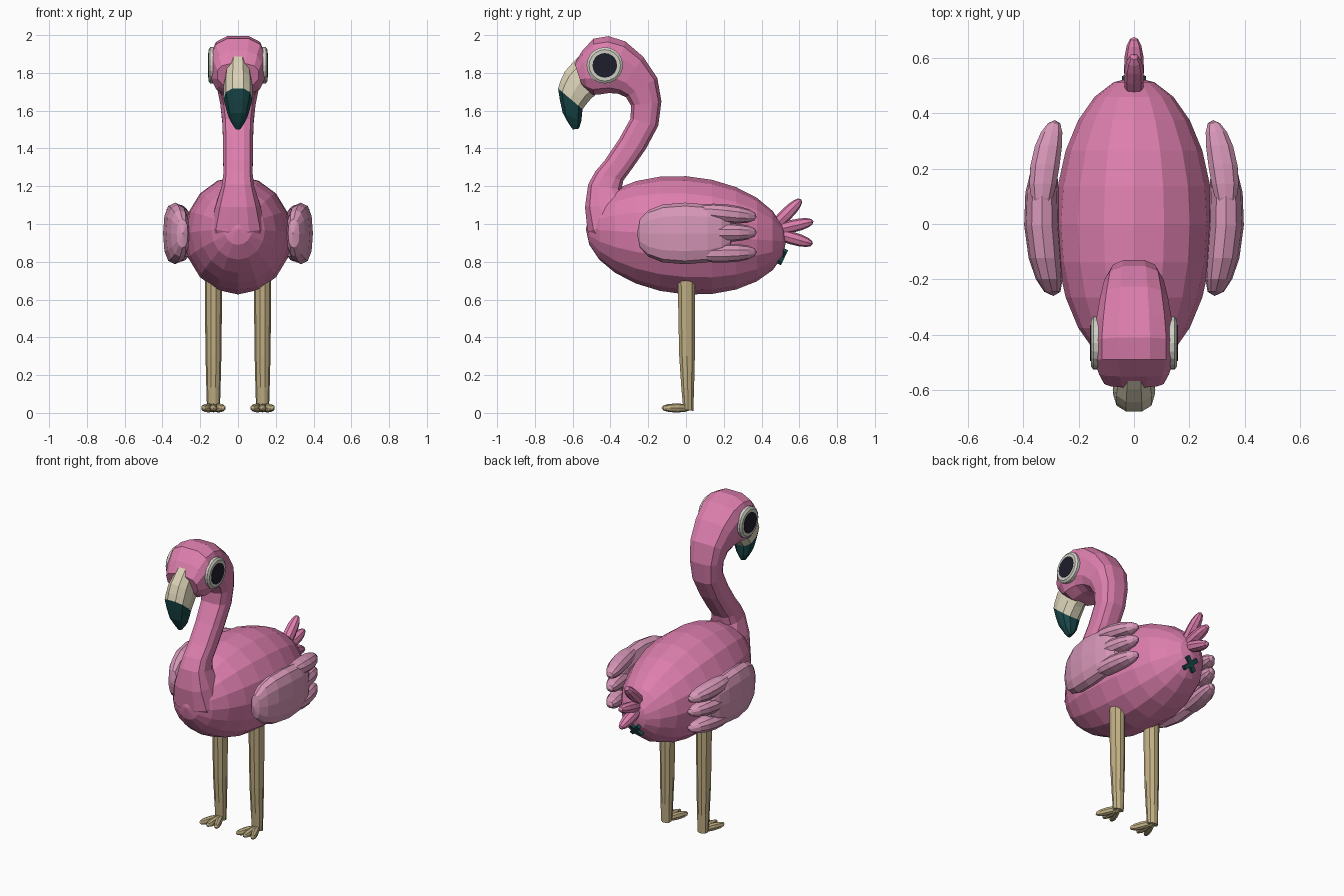
import bpy, bmesh, math
from mathutils import Matrix, Vector

cube = bpy.data.objects.get("Cube")
if cube:
    bpy.data.objects.remove(cube, do_unlink=True)


def material(name, red, green, blue):
    mat = bpy.data.materials.new(name)
    mat.use_nodes = True
    colour = (red, green, blue, 1)
    mat.diffuse_color = colour
    mat.node_tree.nodes["Principled BSDF"].inputs["Base Color"].default_value = colour
    return mat


body_pink = material("body pink", 0.72, 0.21, 0.42)
wing_pink = material("wing pink", 0.68, 0.31, 0.48)
beak_cream = material("beak cream", 0.7, 0.64, 0.47)
leg_tan = material("leg tan", 0.53, 0.43, 0.23)
dark_teal = material("dark teal", 0.01, 0.065, 0.068)
eye_white = material("eye white", 0.62, 0.62, 0.55)
pupil_navy = material("pupil navy", 0.013, 0.013, 0.025)


def finish(name, bm, mat):
    bmesh.ops.recalc_face_normals(bm, faces=bm.faces)
    mesh = bpy.data.meshes.new(name)
    bm.to_mesh(mesh)
    bm.free()
    mesh.materials.append(mat)
    part = bpy.data.objects.new(name, mesh)
    bpy.context.collection.objects.link(part)


def soften(value, power):
    """Push a rounded cross-section towards a box as power drops below one."""
    return math.copysign(abs(value) ** power, value)


def halfway(keys):
    """Insert one smooth in-between station after each key station."""
    keys = [Vector(key) for key in keys]
    padded = [keys[0]] + keys + [keys[-1]]
    result = []
    for before, start, end, after in zip(padded, padded[1:], padded[2:], padded[3:]):
        result += [start, (9 * (start + end) - before - after) / 16]
    return result + [keys[-1]]


def loft(name, mat, keys, sides=12, power=0.85, shift=0):
    """Skin oval rings; a key is (front y, front z, back y, back z, half width)."""
    bm = bmesh.new()
    rings = []
    for front_y, front_z, back_y, back_z, width in halfway(keys):
        ring = []
        for i in range(sides):
            angle = math.tau * (i + 0.5) / sides
            across = soften(math.sin(angle), power)
            blend = (1 - soften(math.cos(angle), power)) / 2
            y = front_y + (back_y - front_y) * blend
            z = front_z + (back_z - front_z) * blend
            ring.append(bm.verts.new((shift + width * across, y, z)))
        rings.append(ring)
    for ring, following in zip(rings, rings[1:]):
        for i in range(sides):
            bm.faces.new((ring[i - 1], ring[i], following[i], following[i - 1]))
    bm.faces.new(rings[0])
    bm.faces.new(rings[-1])
    finish(name, bm, mat)


def ellipsoid(name, mat, centre, radii, turn=Matrix(), segments=12, rings=8,
              power=1, bow=0, slope=0, side=1):
    """Faceted ellipsoid with poles along y; bow curls its ends towards the middle."""
    bm = bmesh.new()
    bmesh.ops.create_uvsphere(bm, u_segments=segments, v_segments=rings, radius=1)
    for vert in bm.verts:
        x, z, y = (soften(value, power) for value in vert.co)
        local = Vector((x * radii[0], y * radii[1], z * radii[2]))
        point = turn @ local + Vector(centre)
        point.x -= bow * (point.y - 0.05) ** 2
        point.z += slope * point.y
        point.x *= side
        vert.co = point
    finish(name, bm, mat)


def disc(name, mat, side, inner, outer, radius, rim_radius):
    """Eye layer facing sideways, from inner to outer x."""
    bm = bmesh.new()
    place = Matrix.Translation((side * (inner + outer) / 2, -0.43, 1.84))
    spin = Matrix.Rotation(side * math.pi / 2, 4, 'Y')
    bmesh.ops.create_cone(bm, cap_ends=True, segments=20, radius1=radius,
                          radius2=rim_radius, depth=outer - inner, matrix=place @ spin)
    finish(name, bm, mat)


# Body
ellipsoid("body", body_pink, (0, 0, 0.94), (0.285, 0.53, 0.313),
          segments=16, rings=12, slope=-0.06)

# Breast rising into the neck, which curves up and over into the head
loft("neck_and_head", body_pink, [
    (-0.37, 0.76, -0.1, 0.9, 0.13),
    (-0.525, 0.96, -0.2, 1.04, 0.15),
    (-0.52, 1.21, -0.34, 1.18, 0.088),
    (-0.43, 1.34, -0.285, 1.29, 0.08),
    (-0.295, 1.56, -0.145, 1.52, 0.085),
    (-0.32, 1.67, -0.15, 1.775, 0.11),
    (-0.41, 1.69, -0.32, 1.97, 0.14),
    (-0.49, 1.68, -0.49, 1.985, 0.148),
    (-0.55, 1.73, -0.59, 1.85, 0.11)], power=0.7)

# Hooked beak in two colours
beak_seam = (-0.68, 1.72, -0.545, 1.605, 0.076)
loft("beak_base", beak_cream, [
    (-0.56, 1.9, -0.45, 1.7, 0.064), (-0.645, 1.81, -0.5, 1.66, 0.076), beak_seam], sides=10)
loft("beak_tip", dark_teal, [
    beak_seam, (-0.655, 1.59, -0.553, 1.54, 0.05), (-0.6, 1.5, -0.567, 1.505, 0.013)], sides=10)

# Paired parts
for side, word in ((1, "left"), (-1, "right")):
    # Eye: white drum, bevelled rim and pupil plate
    disc(word + "_eye", eye_white, side, 0.1, 0.147, 0.096, 0.096)
    disc(word + "_eye_rim", eye_white, side, 0.147, 0.156, 0.096, 0.083)
    disc(word + "_pupil", pupil_navy, side, 0.153, 0.159, 0.065, 0.065)

    # Wing shell with three feather fingers behind
    ellipsoid(word + "_wing", wing_pink, (0.334, -0.005, 0.95), (0.064, 0.255, 0.163),
              power=0.8, bow=0.45, side=side)
    for finger, height, droop in (("upper", 1.055, -6), ("middle", 0.955, 0), ("lower", 0.845, 2)):
        ellipsoid(f"{word}_{finger}_wing_feather", wing_pink, (0.333, 0.21, height),
                  (0.055, 0.165, 0.049), Matrix.Rotation(math.radians(droop), 3, 'X'),
                  segments=10, power=0.9, bow=0.45, side=side)

    # Tapered leg and splayed toes
    loft(word + "_leg", leg_tan, [
        (-0.045, 0.7, 0.05, 0.7, 0.046), (-0.038, 0.3, 0.049, 0.3, 0.042),
        (-0.016, 0.02, 0.04, 0.01, 0.034)], sides=10, power=1, shift=side * 0.13)
    for toe, splay in (("inner", -1), ("middle", 0), ("outer", 1)):
        ellipsoid(f"{word}_{toe}_toe", leg_tan, (0.13 + splay * 0.027, -0.05, 0.026),
                  (0.021, 0.08, 0.024), Matrix.Rotation(splay * 0.4, 3, 'Z'),
                  segments=8, rings=6, power=0.9, side=side)

# Tail feathers fanned from one root
root = Vector((0, 0.44, 0.96))
for feather, angle in (("upper", 45), ("middle", 13), ("lower", -16)):
    turn = Matrix.Rotation(math.radians(angle), 3, 'X')
    ellipsoid(feather + "_tail_feather", body_pink, root + turn @ Vector((0, 0.123, 0)),
              (0.036, 0.118, 0.034), turn, segments=8, power=0.9)

# Small crossed mark under the tail
for word, angle in (("rising", 45), ("falling", -45)):
    bm = bmesh.new()
    place = Matrix.Translation((0, 0.508, 0.828)) @ Matrix.Rotation(-0.45, 4, 'X')
    spin = Matrix.Rotation(math.radians(angle), 4, 'Y')
    bmesh.ops.create_cube(bm, size=1, matrix=place @ spin @ Matrix.Diagonal((0.1, 0.03, 0.024, 1)))
    finish(word + "_tail_cross", bm, dark_teal)
